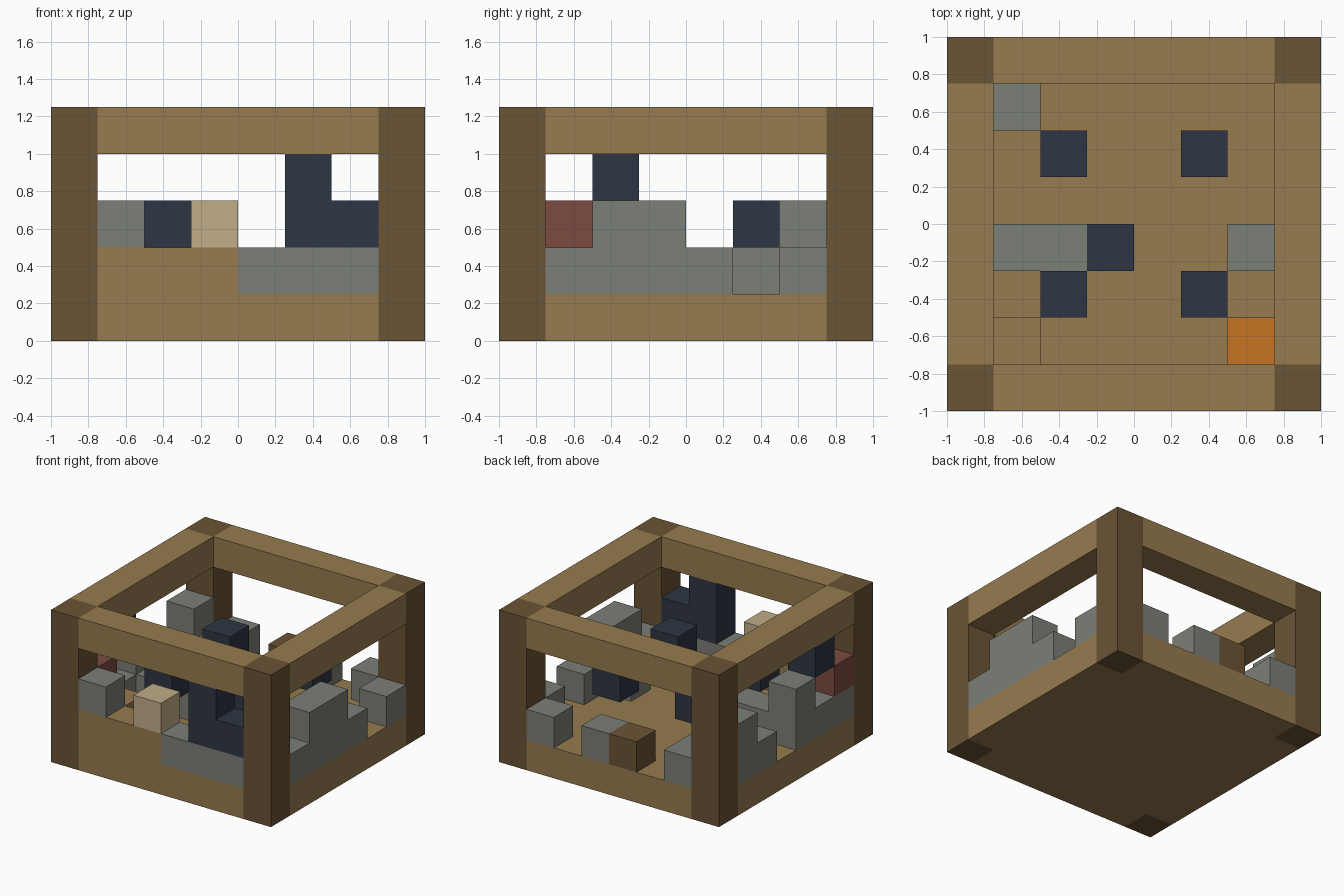
import bpy

cube = bpy.data.objects.get("Cube")
if cube:
    bpy.data.objects.remove(cube, do_unlink=True)

CELL = 0.25


def linear(c):
    c /= 255
    return c / 12.92 if c <= 0.04045 else ((c + 0.055) / 1.055) ** 2.4


def material(name, r, g, b):
    colour = (linear(r), linear(g), linear(b), 1)
    mat = bpy.data.materials.new(name)
    mat.use_nodes = True
    mat.diffuse_color = colour
    bsdf = mat.node_tree.nodes["Principled BSDF"]
    bsdf.inputs["Base Color"].default_value = colour
    bsdf.inputs["Roughness"].default_value = 0.9
    return mat


PLANK = material("plank_brown", 151, 123, 79)
LOG = material("dark_log_brown", 106, 83, 53)
STONE = material("stone_grey", 124, 126, 119)
NAVY = material("dark_navy", 45, 53, 67)
SAND = material("sand_beige", 193, 173, 135)
RED = material("brick_red", 124, 75, 65)
ORANGE = material("bright_orange", 198, 116, 34)


def block(name, mat, x, y, z, w=1, d=1, h=1):
    """Box from grid cell x, y, z, sized w, d, h in cells."""
    size = (w, d, h)
    low = (x - 4, y - 4, z)
    bpy.ops.mesh.primitive_cube_add(
        size=1, location=[(a + s / 2) * CELL for a, s in zip(low, size)])
    obj = bpy.context.object
    obj.name = name
    obj.scale = [s * CELL for s in size]
    bpy.ops.object.transform_apply(location=False, rotation=False, scale=True)
    obj.data.materials.append(mat)
    return obj


# Floor, with its rim between the corner posts
block("floor", PLANK, 1, 1, 0, 6, 6)
for side, at in (("near", 0), ("far", 7)):
    block(side + "_floor_rim", PLANK, 1, at, 0, 6, 1)
    block(side + "_top_beam", PLANK, 1, at, 4, 6, 1)
for side, at in (("right", 0), ("left", 7)):
    block(side + "_floor_rim", PLANK, at, 1, 0, 1, 6)
    block(side + "_top_beam", PLANK, at, 1, 4, 1, 6)
    for end, y in (("front", 0), ("back", 7)):
        block(end + "_" + side + "_post", LOG, at, y, 0, h=5)

# Front wall
block("front_plank_wall", PLANK, 1, 0, 1, w=3)
block("front_stone_wall", STONE, 4, 0, 1, w=3)
block("front_stone_block", STONE, 1, 0, 2)
block("front_sand_block", SAND, 3, 0, 2)
block("front_navy_column", NAVY, 5, 0, 2, h=2)
block("front_navy_block", NAVY, 6, 0, 2)

# Wall on the +x side
block("left_wall_low", STONE, 7, 1, 1, d=4)
block("left_wall_high", STONE, 7, 2, 2, d=2)
block("left_wall_end", STONE, 7, 6, 1)

# Wall on the -x side
block("right_wall_low", STONE, 0, 1, 1, d=3)
block("right_wall_high", STONE, 0, 3, 2)
block("right_wall_red_block", RED, 0, 1, 2)
block("right_wall_navy_block", NAVY, 0, 2, 3)
block("right_wall_step", STONE, 0, 5, 1)
block("right_wall_end", STONE, 0, 6, 1, h=2)

# Back wall
for x in (1, 4, 6):
    block("back_stone_block", STONE, x, 7, 1)
block("back_log_block", LOG, 3, 7, 1)

# Floating blocks inside
for x in (2, 5):
    for y in (2, 5):
        block("floating_navy_block", NAVY, x, y, 2)

# Blocks standing on the floor
block("inner_stone_wall", STONE, 1, 3, 1, w=2)
block("inner_navy_block", NAVY, 3, 3, 1)
block("inner_side_stone", STONE, 6, 3, 1)
block("inner_corner_stone", STONE, 1, 6, 1)
block("inner_plank_block", PLANK, 1, 1, 1)
block("inner_orange_block", ORANGE, 6, 1, 1)
